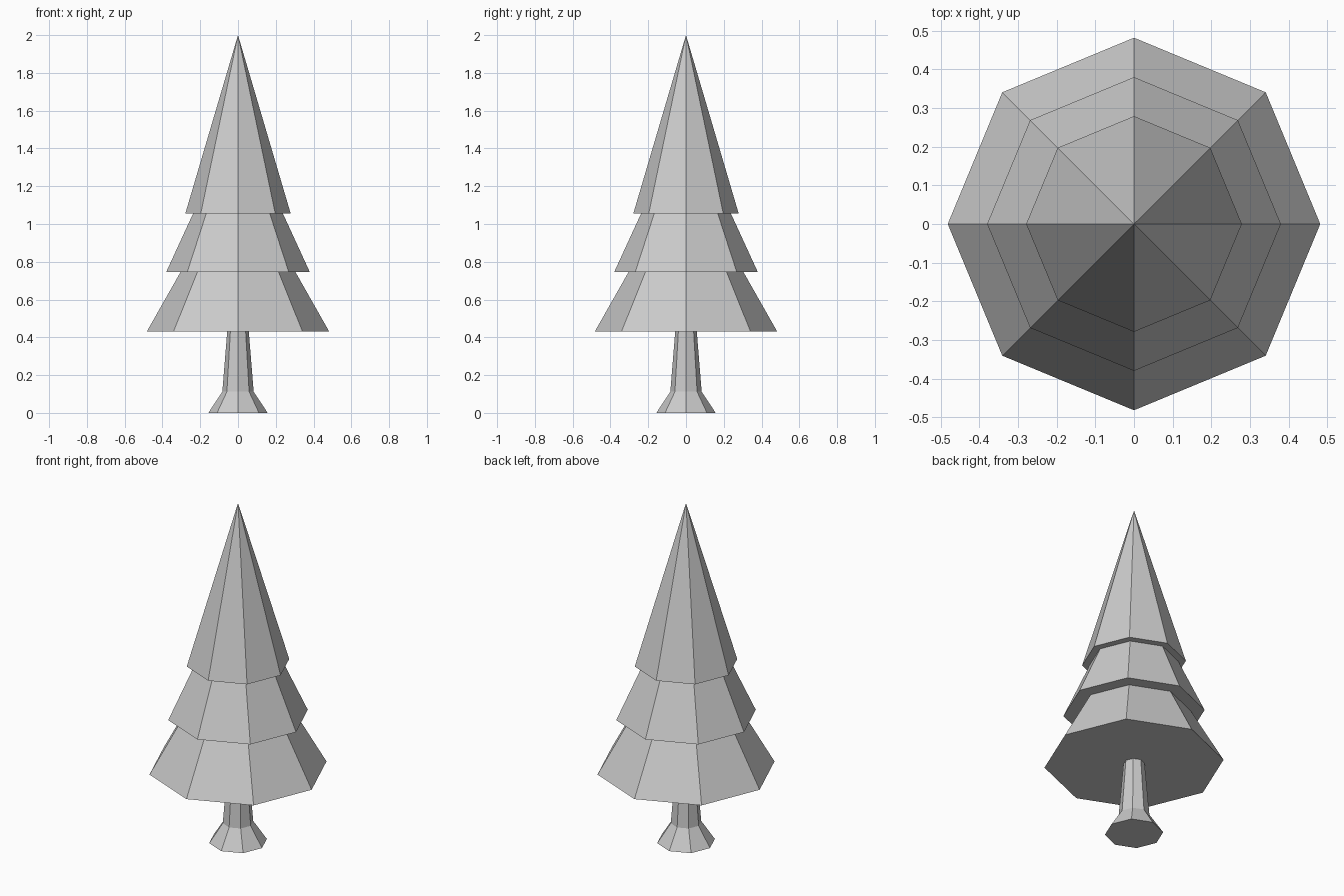
import bpy, bmesh
from math import cos, sin, pi

if "Cube" in bpy.data.objects:
    bpy.data.objects.remove(bpy.data.objects["Cube"])

SIDES = 8


def lathe(name, profile):
    """Closed eight-sided solid from (radius, height) pairs; radius 0 is a tip."""
    bm = bmesh.new()
    rings = []
    for r, z in profile:
        n = SIDES if r > 0 else 1
        rings.append([bm.verts.new((r * cos(2 * pi * i / SIDES), r * sin(2 * pi * i / SIDES), z))
                      for i in range(n)])
    for a, b in zip(rings, rings[1:]):
        for i in range(SIDES):
            j = (i + 1) % SIDES
            if len(b) == 1:
                bm.faces.new((a[i], a[j], b[0]))
            else:
                bm.faces.new((a[i], a[j], b[j], b[i]))
    # Flat caps on open ends
    bm.faces.new(rings[0][::-1])
    if len(rings[-1]) > 1:
        bm.faces.new(rings[-1])
    bmesh.ops.recalc_face_normals(bm, faces=bm.faces[:])
    mesh = bpy.data.meshes.new(name)
    bm.to_mesh(mesh)
    bm.free()
    obj = bpy.data.objects.new(name, mesh)
    bpy.context.collection.objects.link(obj)
    return obj


# Trunk with flared foot
lathe("trunk", [(0.157, 0), (0.083, 0.112), (0.057, 0.432)])

# Three stepped tiers of branches with flat undersides
lathe("foliage", [(0.482, 0.432), (0.304, 0.746),
                  (0.380, 0.746), (0.238, 1.055),
                  (0.279, 1.055), (0, 2.0)])
